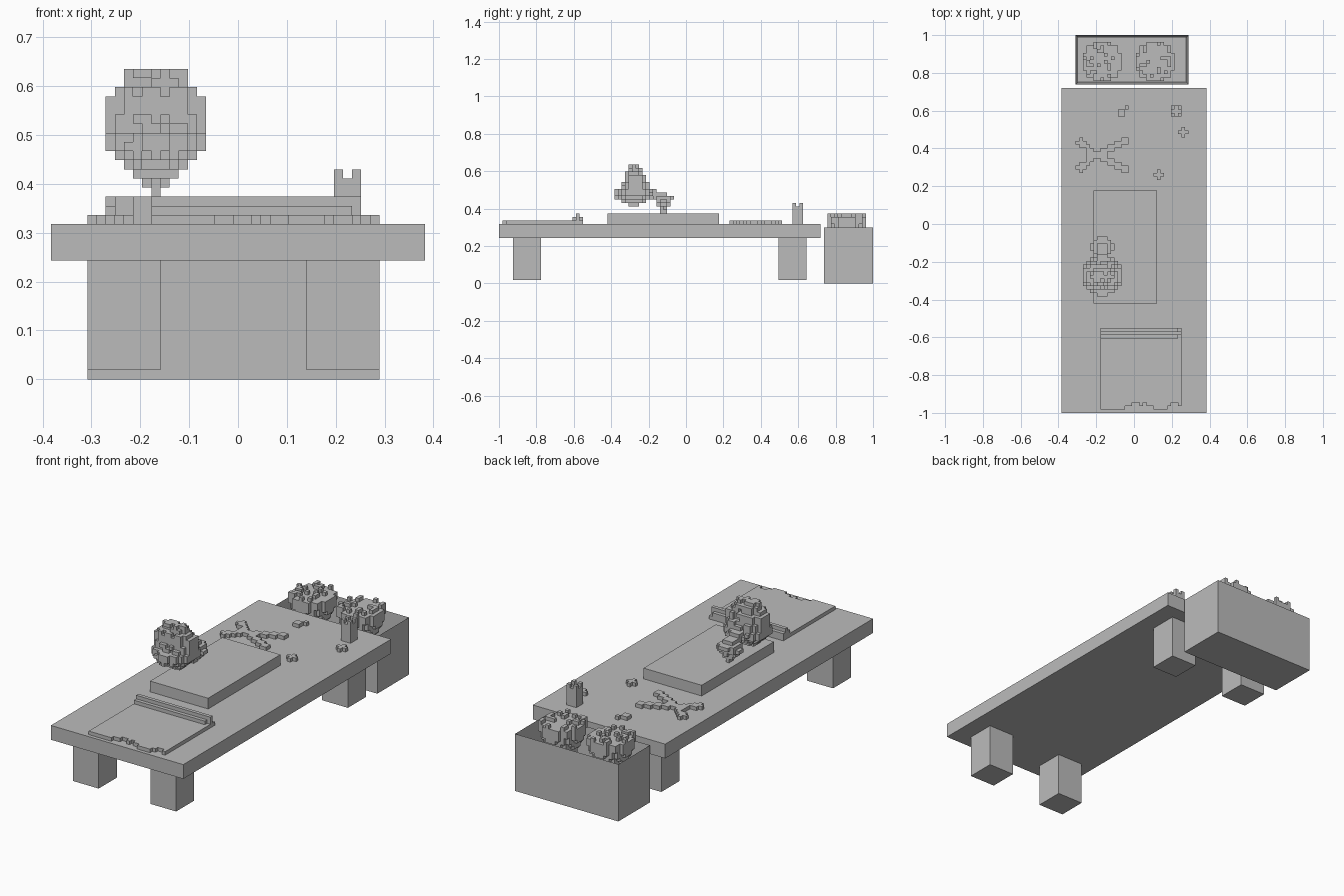
import bpy, bmesh, random
from mathutils import Vector

random.seed(4)
V = 2 / 107                       # size of one cube cell
ORIGIN = Vector((-20.5, -53.5, 0))

if "Cube" in bpy.data.objects:
    bpy.data.objects.remove(bpy.data.objects["Cube"])

grey = bpy.data.materials.new("plain grey")
grey.use_nodes = True
grey.diffuse_color = (0.5, 0.5, 0.5, 1)
grey.node_tree.nodes["Principled BSDF"].inputs["Base Color"].default_value = (0.5, 0.5, 0.5, 1)


def finish(name, bm):
    for v in bm.verts:
        v.co = (v.co + ORIGIN) * V
    bmesh.ops.recalc_face_normals(bm, faces=bm.faces)
    mesh = bpy.data.meshes.new(name)
    bm.to_mesh(mesh)
    bm.free()
    mesh.materials.append(grey)
    bpy.context.collection.objects.link(bpy.data.objects.new(name, mesh))


def box(name, lo, hi, open_top=False):
    """Block between two cell corners; open_top hollows it to a one-cell wall."""
    lo, hi = Vector(lo), Vector(hi)
    bm = bmesh.new()
    bmesh.ops.create_cube(bm, size=1)
    for v in bm.verts:
        v.co = (lo + hi) / 2 + v.co * (hi - lo)
    if open_top:
        bm.normal_update()
        top = max(bm.faces, key=lambda f: f.calc_center_median().z)
        bmesh.ops.inset_individual(bm, faces=[top], thickness=1)
        for v in top.verts:
            v.co.z = lo.z + 1
    finish(name, bm)


def cells_mesh(name, cells):
    """Outer skin of a set of cube cells."""
    bm = bmesh.new()
    for c in sorted(cells):
        for axis in range(3):
            for side in (0, 1):
                step = [0, 0, 0]
                step[axis] = 2 * side - 1
                if tuple(a + b for a, b in zip(c, step)) in cells:
                    continue
                quad = []
                for p, q in ((0, 0), (1, 0), (1, 1), (0, 1)):
                    corner = list(c)
                    corner[axis] += side
                    corner[(axis + 1) % 3] += p
                    corner[(axis + 2) % 3] += q
                    quad.append(bm.verts.new(corner))
                if not side:
                    quad.reverse()
                bm.faces.new(quad)
    for v in bm.verts:
        v.co = (v.co + ORIGIN) * V
    mesh = bpy.data.meshes.new(name)
    bm.to_mesh(mesh)
    bm.free()
    mesh.materials.append(grey)
    bpy.context.collection.objects.link(bpy.data.objects.new(name, mesh))


def disc(ci, cj, k, rx, ry):
    """One layer of cells filling an ellipse."""
    return {(i, j, k) for i in range(41) for j in range(107)
            if ((i + .5 - ci) / rx) ** 2 + ((j + .5 - cj) / ry) ** 2 <= 1}


def plus(i, j, k):
    return {(i, j, k), (i + 1, j, k), (i - 1, j, k), (i, j + 1, k), (i, j - 1, k)}


# Table
box("table_top", (0, 0, 13), (41, 92, 17))
for side, i in (("right", 4), ("left", 28)):
    for end, j in (("front", 4), ("back", 80)):
        box(f"{end}_{side}_leg", (i, j, 1), (i + 8, j + 8, 13))
box("raised_slab", (9, 31, 17), (27, 63, 20))

# Sheet with a torn front edge and a rolled back edge
sheet = {(i, j, 17) for i in range(11, 34) for j in range(1, 24)}
sheet -= {(i, 1, 17) for i in (*range(18, 26), *range(30, 34))}
sheet -= {(i, 2, 17) for i in (20, 21, 23, 31, 32)}
sheet |= {(i, j, 18) for i in range(11, 33) for j in (21, 22, 23)}
sheet |= {(i, 22, 19) for i in range(11, 33)} | {(33, 22, 18), (33, 22, 19)}
cells_mesh("torn_sheet", sheet)

# Open scissors
scissors = plus(5, 76, 17) | plus(5, 69, 17)
for n in range(7):
    for i in range(5 + 2 * n, 9 + 2 * n):
        if 6 < i < 19:
            scissors |= {(i, 71 + n, 17), (i, 74 - n, 17)}
scissors |= {(6, 70, 17), (7, 70, 17), (6, 75, 17), (7, 75, 17)}
cells_mesh("scissors", scissors)

# Scraps on the table
cells_mesh("front_scrap", plus(27, 67, 17))
cells_mesh("back_scrap", plus(34, 79, 17))
cells_mesh("crumbs", {(16, 84, 17), (16, 85, 17), (17, 85, 17), (18, 86, 17), (17, 84, 17)})

# Small post with a crown of corner cells
post = {(i, j, k) for i in (31, 32, 33) for j in (84, 85, 86) for k in range(17, 22)}
post |= {(i, j, 22) for i in (31, 33) for j in (84, 86)}
cells_mesh("corner_post", post)

# Bushy crown: per layer half width, front and back
LAYERS = ((2.5, 37, 40), (3.5, 35, 42), (4.5, 34, 43), (5.5, 34, 44), (5.5, 34, 44),
          (5.5, 35, 43), (5.5, 35, 43), (5.5, 36, 42), (5.5, 36, 42), (4.5, 36, 41),
          (3.5, 37, 41), (3.5, 37, 40))
crown = set()
for n, (half, front, back) in enumerate(LAYERS):
    crown |= disc(11.5, (front + back) / 2, 22 + n, half * 1.06, (back - front) / 2 * 1.12)
skin = [c for c in sorted(crown)
        if (c[0], c[1] - 1, c[2]) not in crown or (c[0], c[1] + 1, c[2]) not in crown]
crown -= {c for c in skin if 7 < c[0] < 15 and random.random() < .2}
cells_mesh("bushy_crown", crown)

# Small sprig on a stem behind the crown
sprig = {(11, j, k) for j in (46, 47) for k in (20, 21)}
sprig |= {(10, 47, 21), (12, 47, 21)}
sprig |= disc(11.5, 47, 22, 2.8, 1.6) | disc(11.5, 47, 23, 3.6, 2.3)
sprig |= disc(11.5, 47, 24, 2.6, 3.2) | disc(11.5, 46, 25, 1.8, 2.2)
sprig |= {(11, j, 24) for j in range(42, 46)}
cells_mesh("sprig", sprig)

# Planter box behind the table with two bushes
box("planter_box", (4, 93, 0), (36, 107, 16), open_top=True)
for side, ci in (("right", 11.5), ("left", 26.5)):
    bush = set()
    for k in range(8, 19):
        r = min(5.7, 2 + (k - 8) * .45)
        bush |= disc(ci, 99.5, k, r, r)
    rim = disc(ci, 99.5, 18, 5.7, 5.7)
    bush |= {(i, j, 19) for i, j, k in sorted(rim) if random.random() < .22}
    bush |= {(int(ci), j, k) for j in (99,) for k in range(1, 8)}
    cells_mesh(f"{side}_bush", bush)
